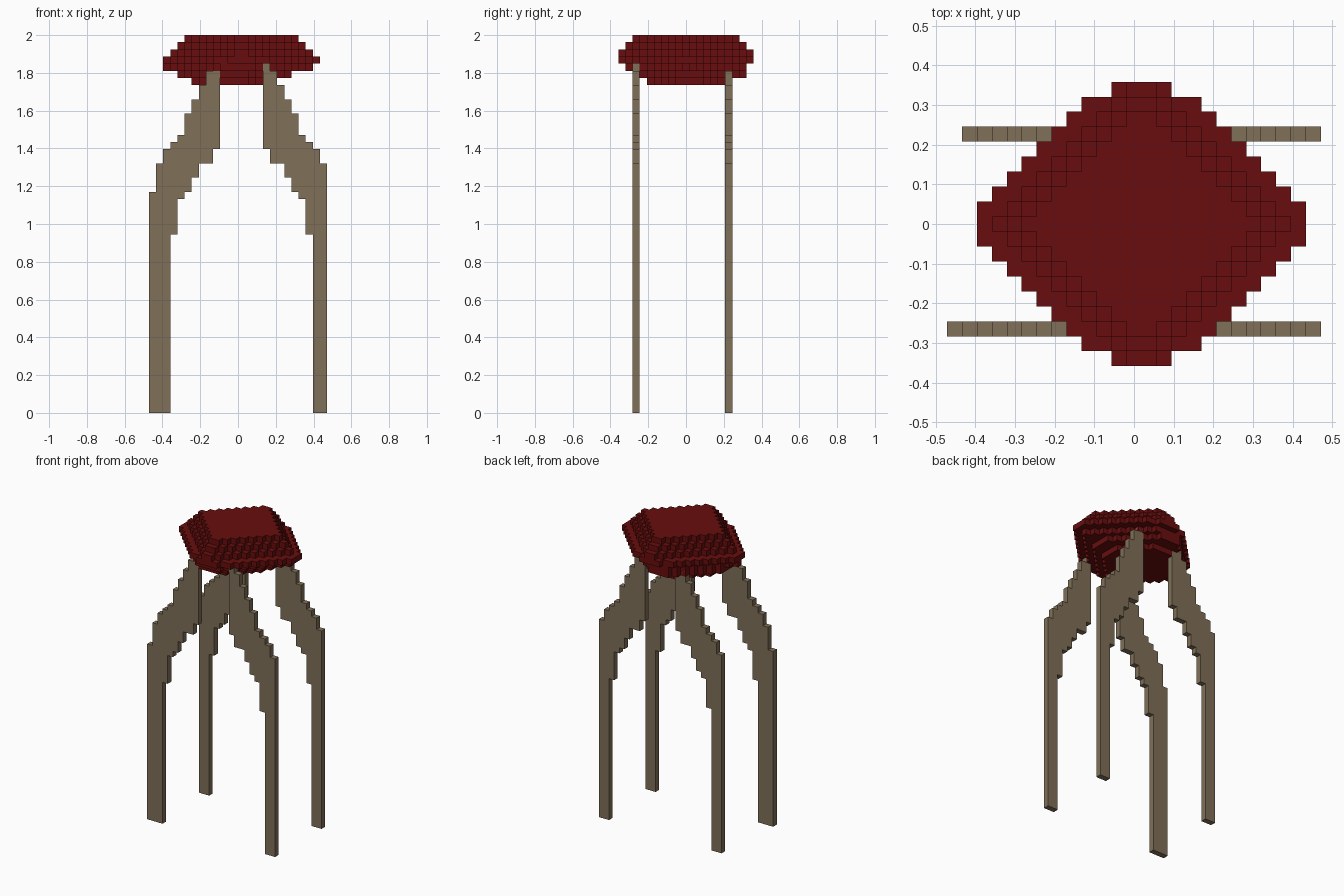
import bpy
import bmesh
from math import floor
from mathutils import Vector

cube = bpy.data.objects.get("Cube")
if cube:
    bpy.data.objects.remove(cube, do_unlink=True)

# Block size and the grid corner that centres the model
V = 2 / 53
CORNER = Vector((-12.5, -9.5, 0))


def material(name, rgb):
    mat = bpy.data.materials.new(name)
    mat.use_nodes = True
    mat.diffuse_color = (*rgb, 1)
    bsdf = mat.node_tree.nodes["Principled BSDF"]
    bsdf.inputs["Base Color"].default_value = (*rgb, 1)
    bsdf.inputs["Roughness"].default_value = 0.8
    return mat


def stepped_outline(spans):
    """Closed staircase outline around (position, low, high) strips."""
    pts = []
    for p, lo, hi in spans:
        pts += [(p, hi), (p + 1, hi)]
    for p, lo, hi in reversed(spans):
        pts += [(p + 1, lo), (p, lo)]
    return [p for i, p in enumerate(pts) if p != pts[i - 1]]


def add_prism(bm, points, direction):
    """Extrude an outline given in block units by one block."""
    verts = [bm.verts.new((Vector(p) + CORNER) * V) for p in points]
    face = bm.faces.new(verts)
    out = bmesh.ops.extrude_face_region(bm, geom=[face])
    moved = [g for g in out["geom"] if isinstance(g, bmesh.types.BMVert)]
    bmesh.ops.translate(bm, verts=moved, vec=Vector(direction) * V)


def finish(bm, name, mat):
    bmesh.ops.recalc_face_normals(bm, faces=bm.faces[:])
    mesh = bpy.data.meshes.new(name)
    bm.to_mesh(mesh)
    bm.free()
    mesh.materials.append(mat)
    obj = bpy.data.objects.new(name, mesh)
    bpy.context.scene.collection.objects.link(obj)


red = material("dark_red_cushion", (0.138, 0.004, 0.004))
wood = material("brown_wood", (0.216, 0.162, 0.098))

# Seat layers from bottom to top:
# centre x, first row, end row, diamond reach, widest half, end-row half
LAYERS = [
    (12, 4, 16, 7, 6, 2),
    (12, 2, 18, 9, 8, 2),
    (12.5, 1, 18, 10.5, 10.5, 2.5),
    (13, 0, 19, 12, 11, 2),
    (13, 0, 19, 10, 10, 1),
    (13, 1, 18, 9, 9, 1),
    (13, 2, 17, 8, 8, 1),
]
bm = bmesh.new()
for level, (cx, y0, y1, reach, widest, tip) in enumerate(LAYERS, 46):
    spans = []
    for j in range(y0, y1):
        half = min(widest, reach - floor(abs(j + 0.5 - (y0 + y1) / 2)))
        if j in (y0, y1 - 1):
            half = min(half, tip)
        spans.append((j, cx - half, cx + half))
    outline = [(x, y, level) for y, x in stepped_outline(spans)]
    add_prism(bm, outline, (0, 0, 1))
finish(bm, "seat", red)

# Leg strips from the inside outwards: bottom and top heights
STRIPS = [(37, 49), (35, 48), (35, 46), (33, 44), (31, 42),
          (30, 39), (25, 38), (0, 37), (0, 35)]


def leg(name, side, row, extra=()):
    spans = [(k, lo, hi) for k, (lo, hi) in enumerate([*STRIPS, *extra], 3)]
    outline = [(13 + side * d, row, z) for d, z in stepped_outline(spans)]
    bm = bmesh.new()
    add_prism(bm, outline, (0, 1, 0))
    finish(bm, name, wood)


leg("front_left_leg", 1, 2)
leg("back_left_leg", 1, 15)
leg("back_right_leg", -1, 15)
# This leg has one more strip on its outside
leg("front_right_leg", -1, 2, [(0, 31)])
